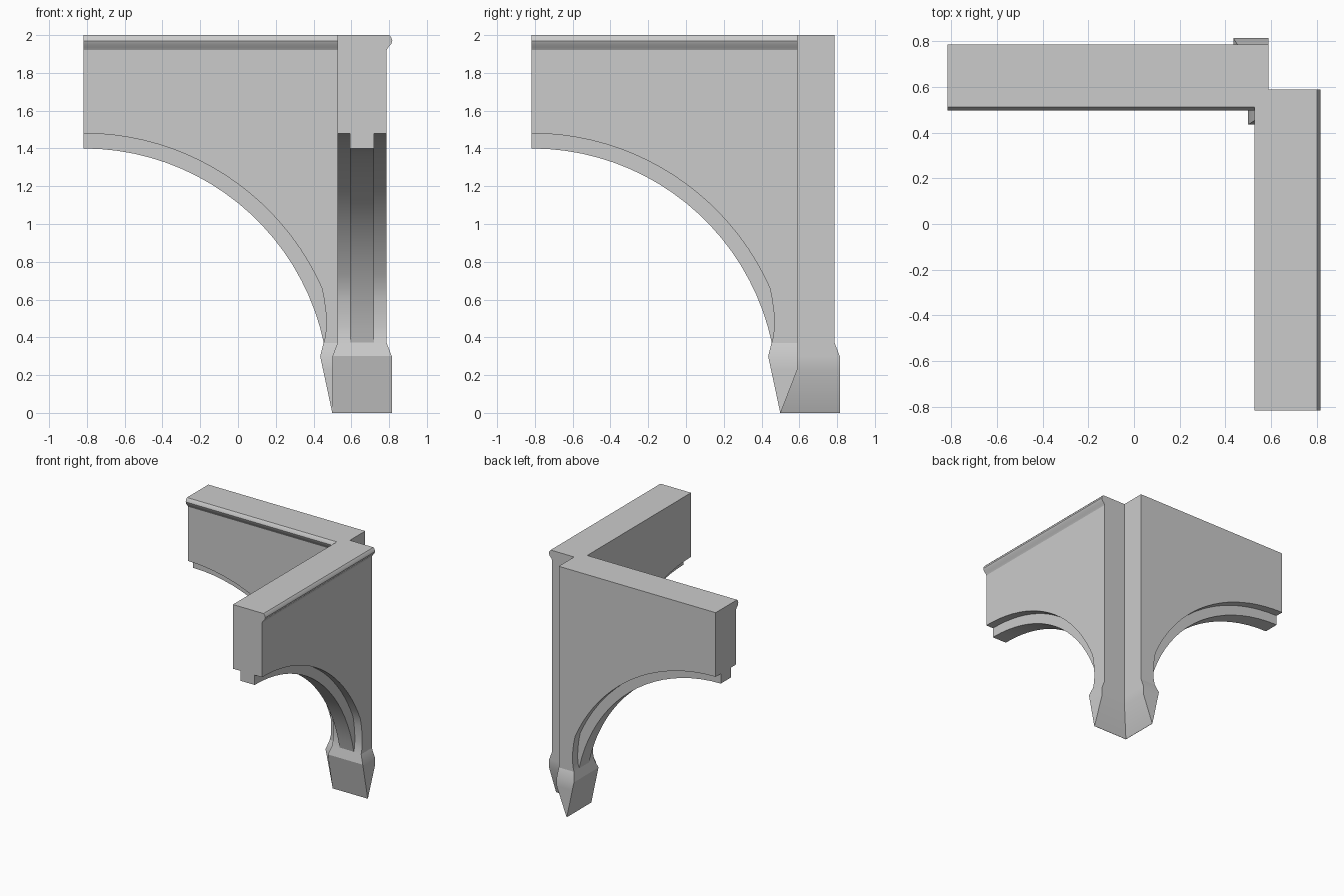
import bpy, bmesh
from math import sin, cos, pi, asin, radians
from mathutils import Matrix

if "Cube" in bpy.data.objects:
    bpy.data.objects.remove(bpy.data.objects["Cube"])

START, END, AXIS = -0.817, 0.59, 0.657   # arm extent and centre-line offset
HALF, FOOT_HALF = 0.13, 0.157            # half widths of panel and foot
ARC_Z = 0.10                             # height of the arch centre

# u (along arm), v (across) -> world; second arm is the first turned 90 degrees
ARMS = {
    "back": Matrix.Translation((0, AXIS, 0)),
    "side": Matrix.Translation((AXIS, 0, 0)) @ Matrix.Rotation(pi / 2, 4, 'Z'),
}


def finish(bm, name):
    bmesh.ops.recalc_face_normals(bm, faces=bm.faces)
    me = bpy.data.meshes.new(name)
    bm.to_mesh(me)
    bm.free()
    me.shade_smooth()
    me.set_sharp_from_angle(angle=radians(25))
    for arm, mat in ARMS.items():
        ob = bpy.data.objects.new(f"{arm}_{name}", me)
        ob.matrix_world = mat
        bpy.context.collection.objects.link(ob)


def loft(rings, name):
    bm = bmesh.new()
    loops = [[bm.verts.new(p) for p in ring] for ring in rings]
    n = len(loops[0])
    for a, b in zip(loops, loops[1:]):
        for i in range(n):
            j = (i + 1) % n
            bm.faces.new((a[i], a[j], b[j], b[i]))
    bm.faces.new(loops[0])
    bm.faces.new(loops[-1])
    bmesh.ops.remove_doubles(bm, verts=bm.verts, dist=1e-5)
    finish(bm, name)


def slab(outline, half, name):
    loft([[(u, s * half, z) for u, z in outline] for s in (-1, 1)], name)


def arc(r, z_low, n=20):
    a_end = asin((z_low - ARC_Z) / r)
    angles = [pi / 2 + (a_end - pi / 2) * i / n for i in range(n + 1)]
    return [(START + r * cos(a), ARC_Z + r * sin(a)) for a in angles]


# Spandrel panel with arched underside, swelling into the neck above the foot
outer = arc(1.38, 0.66)
neck = [(0.456, 0.60), (0.465, 0.53), (0.467, 0.46), (0.463, 0.41), (0.453, 0.37)]
slab([(START, 2.0)] + outer + neck + [(END, 0.37), (END, 2.0)], HALF, "spandrel_panel")

# Narrow rib stepping down below the arch
slab(arc(1.30, 0.37) + [(0.52, 0.37), (0.52, 0.66)] + outer[::-1], 0.064, "arch_rib")

# Foot flaring below the neck, then tapering to a bottom edge
rings = []
for z, u0, u1, h in ((0.37, 0.453, END, HALF), (0.30, 0.435, END, FOOT_HALF),
                     (0.23, 0.450, END, FOOT_HALF), (0.0, 0.499, 0.501, FOOT_HALF)):
    rings.append([(u0, -h, z), (u1, -h, z), (u1, h, z), (u0, h, z)])
loft(rings, "foot")

# Rounded moulding along the top edge of one face
bead = [(-0.02, 2.0), (0.014, 2.0), (0.025, 1.987), (0.03, 1.97),
        (0.024, 1.953), (0.008, 1.935), (0.0, 1.92), (-0.02, 1.92)]
loft([[(u, -HALF - d, z) for d, z in bead] for u in (START, END)], "top_moulding")
